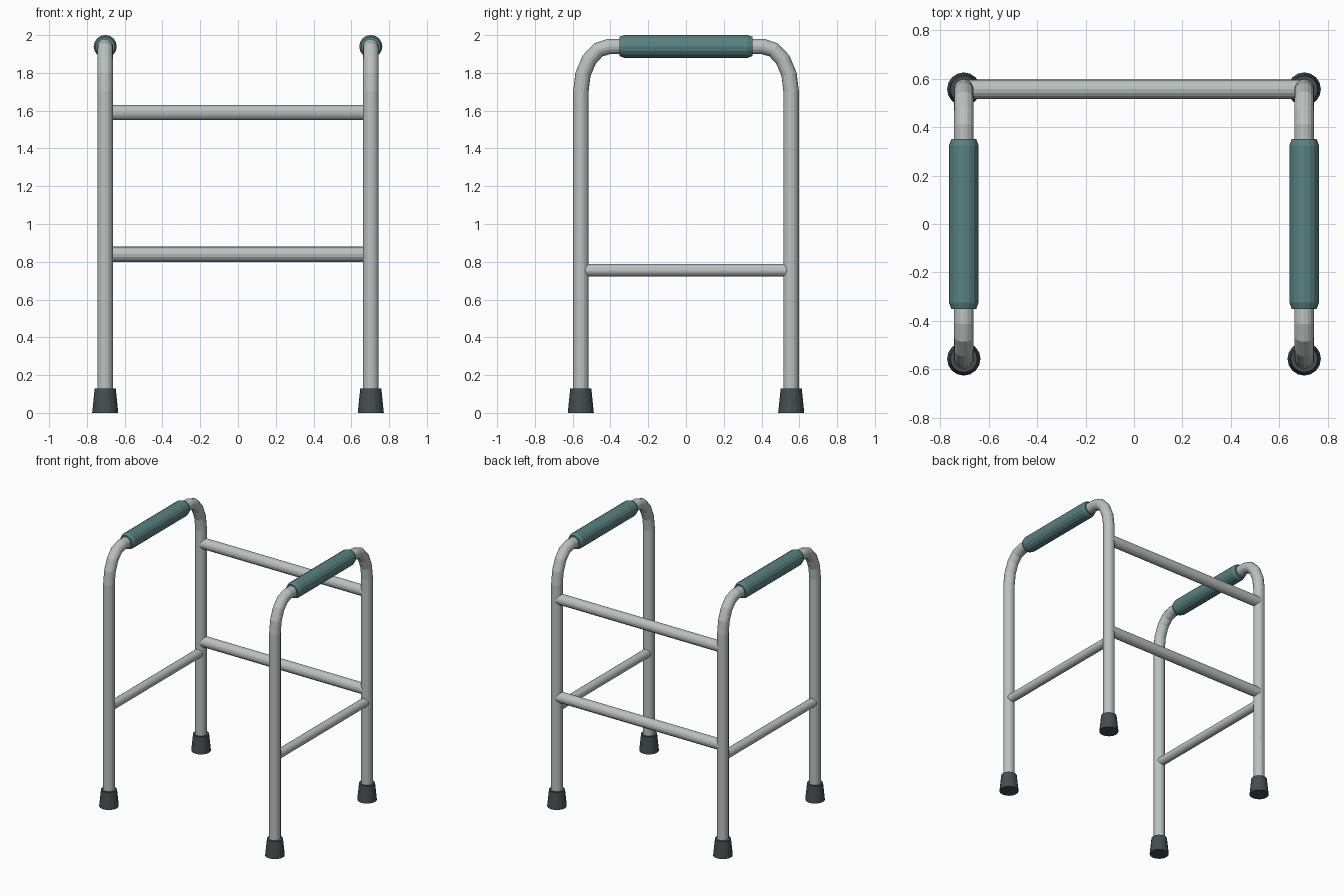
import bpy, bmesh, math
from mathutils import Vector

if "Cube" in bpy.data.objects:
    bpy.data.objects.remove(bpy.data.objects["Cube"])


def material(name, color):
    m = bpy.data.materials.new(name)
    m.diffuse_color = (*color, 1)
    m.use_nodes = True
    m.node_tree.nodes["Principled BSDF"].inputs["Base Color"].default_value = m.diffuse_color
    return m


METAL = material("metal", (0.50, 0.54, 0.53))
FOAM = material("foam", (0.10, 0.22, 0.22))
RUBBER = material("rubber", (0.06, 0.075, 0.08))


def tube(name, points, radii, mat, sides=16):
    """Sweep a round section along a path, one radius per point."""
    pts = [Vector(p) for p in points]
    bm = bmesh.new()
    rings = []
    last = len(pts) - 1
    for i, p in enumerate(pts):
        a = (pts[i] - pts[i - 1]).normalized() if i else Vector()
        b = (pts[i + 1] - pts[i]).normalized() if i < last else Vector()
        t = (a + b).normalized()
        u = Vector((0, 1, 0)) if abs(t.x) > 0.9 else Vector((1, 0, 0))
        v = t.cross(u)
        rings.append([bm.verts.new(p + radii[i] * (
            u * math.cos(2 * math.pi * k / sides) + v * math.sin(2 * math.pi * k / sides)))
            for k in range(sides)])
    for r0, r1 in zip(rings, rings[1:]):
        for k in range(sides):
            n = (k + 1) % sides
            bm.faces.new((r0[k], r0[n], r1[n], r1[k]))
    bm.faces.new(rings[0])
    bm.faces.new(rings[-1])
    bmesh.ops.recalc_face_normals(bm, faces=bm.faces)
    me = bpy.data.meshes.new(name)
    bm.to_mesh(me)
    bm.free()
    me.materials.append(mat)
    ob = bpy.data.objects.new(name, me)
    bpy.context.collection.objects.link(ob)
    return ob


X, Y, TOP = 0.703, 0.557, 1.94      # leg positions and handle height
R = 0.041                          # main tube radius
BEND_Y, BEND_Z, STEPS = 0.15, 0.24, 4

# Half of the side-frame path, from the foot up through the bend
half = [(Y, 0.04)]
for i in range(STEPS + 1):
    a = math.pi / 2 * i / STEPS
    half.append((Y - BEND_Y + BEND_Y * math.cos(a), TOP - BEND_Z + BEND_Z * math.sin(a)))

for side, s in (("left", -1), ("right", 1)):
    x = s * X
    # Bent side frame: both legs and the handle
    path = [(x, -y, z) for y, z in half] + [(x, y, z) for y, z in reversed(half)]
    tube(side + "_frame", path, [R] * len(path), METAL)
    # Hand grip with tapered ends
    tube(side + "_grip", [(x, y, TOP) for y in (-0.352, -0.325, 0.325, 0.352)],
         [0.051, 0.061, 0.061, 0.051], FOAM)
    # Lower side brace
    tube(side + "_brace", [(x, -Y, 0.755), (x, Y, 0.755)], [0.033] * 2, METAL)
    # Rubber feet
    for end, e in (("front", -1), ("back", 1)):
        tube(f"{end}_{side}_foot", [(x, e * Y, 0), (x, e * Y, 0.128)], [0.069, 0.056], RUBBER)

# Crossbars joining the back legs
for name, z in (("lower_crossbar", 0.84), ("upper_crossbar", 1.59)):
    tube(name, [(-X, Y, z), (X, Y, z)], [0.04] * 2, METAL)
